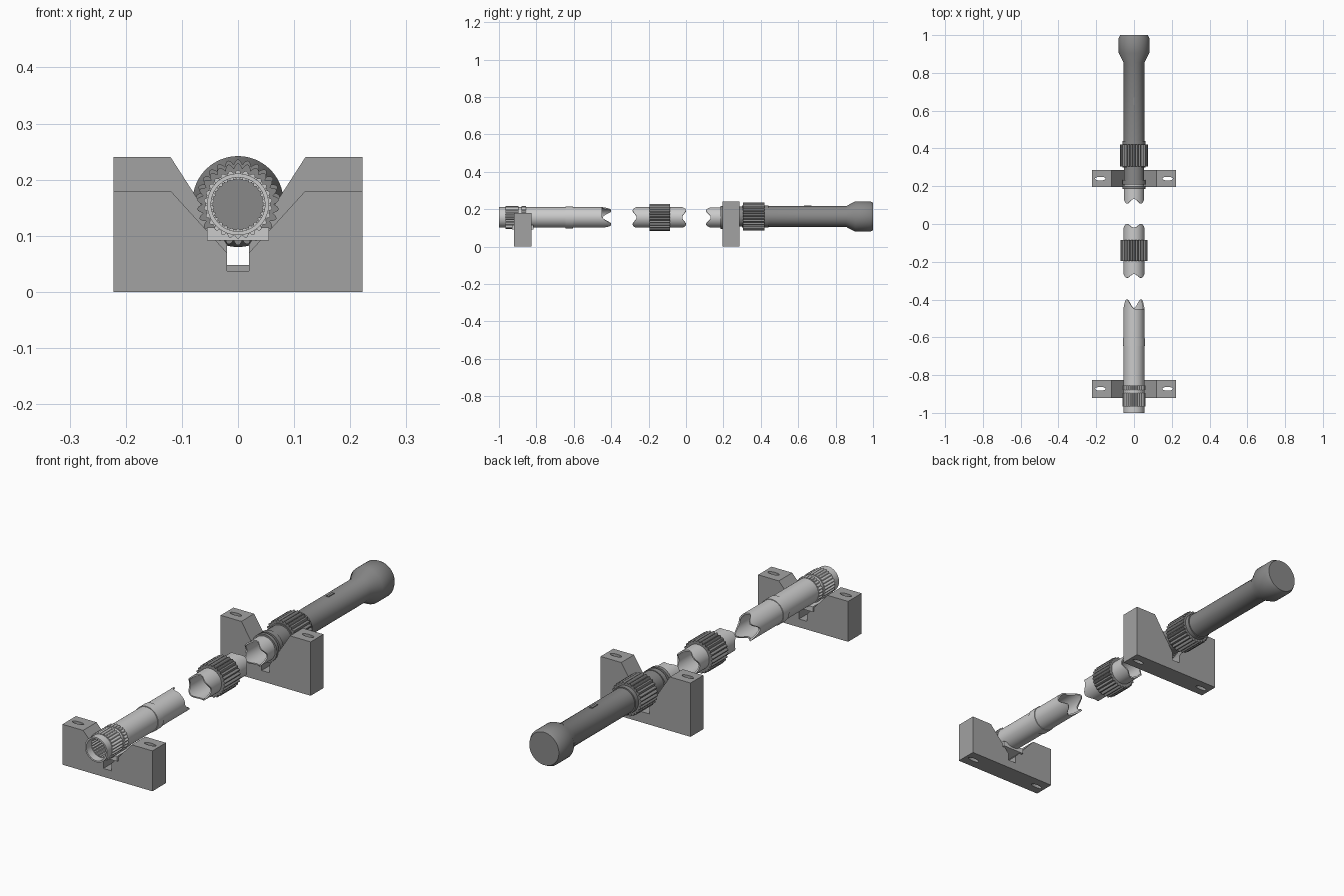
import bpy, bmesh, math

if "Cube" in bpy.data.objects:
    bpy.data.objects.remove(bpy.data.objects["Cube"])

def mat(name, v):
    m = bpy.data.materials.new(name)
    m.diffuse_color = (v, v, v, 1)
    m.use_nodes = True
    m.node_tree.nodes["Principled BSDF"].inputs["Base Color"].default_value = m.diffuse_color
    return m

BLOCK = mat("block grey", 0.36)
LIGHT = mat("light steel", 0.60)
DARK = mat("dark steel", 0.25)

def finish(name, bm, m, smooth=True):
    bmesh.ops.recalc_face_normals(bm, faces=bm.faces)
    me = bpy.data.meshes.new(name)
    bm.to_mesh(me)
    bm.free()
    me.materials.append(m)
    ob = bpy.data.objects.new(name, me)
    bpy.context.collection.objects.link(ob)
    bpy.ops.object.select_all(action='DESELECT')
    ob.select_set(True)
    bpy.context.view_layer.objects.active = ob
    if smooth:
        bpy.ops.object.shade_smooth_by_angle(angle=math.radians(35))
    return ob

def lathe(name, prof, z, m, n=64, closed=False, f=None):
    """Revolve (y, r) points about a y-directed axis; f can reshape each point."""
    bm = bmesh.new()
    rings = []
    for k in range(n):
        t = 2 * math.pi * k / n
        ring = []
        for i, (y, r) in enumerate(prof):
            if f:
                y, r = f(i, t, y, r)
            ring.append(bm.verts.new((r * math.cos(t), y, z + r * math.sin(t))))
        rings.append(ring)
    p = len(prof)
    for k in range(n):
        a, b = rings[k], rings[(k + 1) % n]
        for i in range(p if closed else p - 1):
            j = (i + 1) % p
            bm.faces.new((a[i], a[j], b[j], b[i]))
    if not closed:
        bm.faces.new([r[0] for r in rings])
        bm.faces.new([r[-1] for r in rings])
    return finish(name, bm, m)

def tube(name, y0, y1, ro, ri, z, m, f=None):
    return lathe(name, [(y0, ro), (y1, ro), (y1, ri), (y0, ri)], z, m, 72, True, f)

def ribbed(name, y0, y1, ro, ri, z, m, lobes=26, depth=0.009, inner=False):
    def f(i, t, y, r):
        s = abs(math.sin(t * lobes / 2))
        if r > (ro + ri) / 2:
            r += depth * (s - 1)
        elif inner:
            r -= depth * (s - 1)
        return y, r
    prof = [(y0, ro), (y1, ro), (y1, ri), (y0, ri)]
    return lathe(name, prof, z, m, lobes * 8, True, f)

def broken(amp, front, back, notch=0.0):
    """Wavy break on the chosen ends: tips lie on the diagonals."""
    def f(i, t, y, r):
        w = amp * (1 + math.cos(4 * t))
        if i in (1, 2) and back:
            y -= w + notch * math.exp(-((t - math.pi / 4) / 0.5) ** 2)
        if i in (0, 3) and front:
            y += w
        return y, r
    return f

def prism(name, pts, y0, y1, m):
    bm = bmesh.new()
    face = bm.faces.new([bm.verts.new((x, y0, z)) for x, z in pts])
    ext = bmesh.ops.extrude_face_region(bm, geom=[face])
    for v in ext["geom"]:
        if isinstance(v, bmesh.types.BMVert):
            v.co.y = y1
    return finish(name, bm, m, False)

def v_block(name, y0, y1, h, vz, slot):
    half = [(0.222, 0), (0.222, h), (0.12, h), (0.02, vz), (0.02, slot)]
    ob = prism(name, half + [(-x, z) for x, z in reversed(half)], y0, y1, BLOCK)
    # elongated bolt holes through both shoulders
    for s in (-1, 1):
        bm = bmesh.new()
        bmesh.ops.create_cone(bm, cap_ends=True, segments=24, radius1=1, radius2=1, depth=1)
        for v in bm.verts:
            v.co.x = v.co.x * 0.028 + s * 0.178
            v.co.y = v.co.y * 0.010 + (y0 + y1) / 2
            v.co.z = v.co.z * 0.6 + 0.1
        cut = finish("hole_cutter", bm, BLOCK, False)
        cut.hide_render = True
        mod = ob.modifiers.new("hole", 'BOOLEAN')
        mod.operation = 'DIFFERENCE'
        mod.solver = 'EXACT'
        mod.object = cut
        bpy.context.view_layer.objects.active = ob
        bpy.ops.object.modifier_apply(modifier=mod.name)
        bpy.data.objects.remove(cut)

# supports
v_block("front_v_block", -0.92, -0.825, 0.18, 0.07, 0.037)
v_block("rear_v_block", 0.195, 0.285, 0.24, 0.085, 0.048)

# front tube with broken rear end, rib rings and band
Z = 0.156
tube("front_tube", -1.0, -0.4, 0.055, 0.048, Z, LIGHT, broken(0.022, False, True, 0.05))
ribbed("front_rib_ring", -0.965, -0.895, 0.061, 0.043, Z, LIGHT, 26, 0.007, True)
ribbed("front_rib_ring_narrow", -0.88, -0.855, 0.061, 0.045, Z, LIGHT, 26, 0.007)
tube("front_band", -0.645, -0.605, 0.058, 0.05, Z, LIGHT)

# saddle plate under the front tube
arc = [(0.052 * math.cos(a), Z + 0.052 * math.sin(a))
       for a in [math.radians(-128 + 76 * k / 12) for k in range(13)]]
prism("saddle", [(-0.055, 0.115)] + arc + [(0.055, 0.115), (0.055, 0.092), (-0.055, 0.092)],
      -0.93, -0.815, LIGHT)

# middle tube piece with ribbed collar
tube("middle_tube", -0.285, 0.0, 0.055, 0.049, Z, LIGHT, broken(0.01, True, True))
ribbed("middle_collar", -0.195, -0.085, 0.073, 0.052, Z, DARK)

# rear piece: broken tube, rings, dark body with flared end
ZR = 0.161
tube("rear_tube", 0.108, 0.24, 0.054, 0.048, Z, LIGHT, broken(0.012, True, False))
tube("rear_ring_a", 0.185, 0.2, 0.062, 0.05, Z, DARK)
tube("rear_ring_b", 0.21, 0.232, 0.062, 0.05, Z, DARK)
lathe("rear_body", [(0.225, 0.054), (0.30, 0.054), (0.30, 0.06), (0.44, 0.06), (0.44, 0.055),
                    (0.855, 0.055), (0.905, 0.081), (0.985, 0.081), (1.0, 0.073)],
      ZR, DARK)
ribbed("rear_collar", 0.305, 0.42, 0.075, 0.052, ZR, DARK)

# small key on top of the rear body
prism("rear_key", [(-0.006, 0.21), (0.006, 0.21), (0.006, 0.219), (-0.006, 0.219)],
      0.63, 0.67, DARK)
